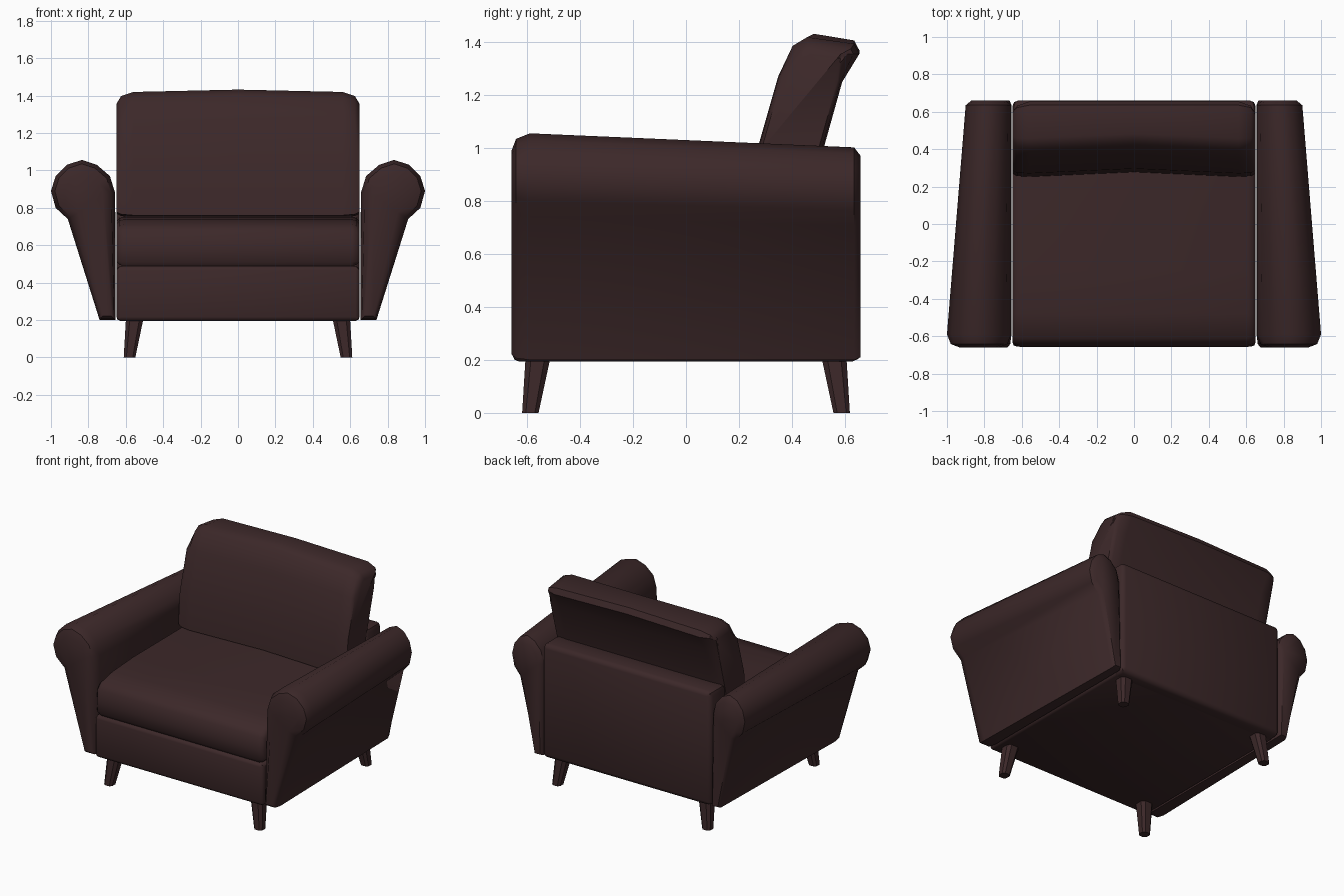
import bpy, bmesh, math
from mathutils import Vector

if "Cube" in bpy.data.objects:
    bpy.data.objects.remove(bpy.data.objects["Cube"])

leather = bpy.data.materials.new("dark brown leather")
leather.diffuse_color = (0.045, 0.021, 0.022, 1)
leather.use_nodes = True
leather.node_tree.nodes["Principled BSDF"].inputs["Base Color"].default_value = leather.diffuse_color


def finish(bm, name, mirror=(False, False), angle=45):
    bmesh.ops.recalc_face_normals(bm, faces=bm.faces)
    me = bpy.data.meshes.new(name)
    bm.to_mesh(me)
    bm.free()
    me.materials.append(leather)
    ob = bpy.data.objects.new(name, me)
    bpy.context.collection.objects.link(ob)
    bpy.ops.object.select_all(action='DESELECT')
    ob.select_set(True)
    bpy.context.view_layer.objects.active = ob
    bpy.ops.object.shade_smooth_by_angle(angle=math.radians(angle))
    if any(mirror):
        m = ob.modifiers.new("mirror", 'MIRROR')
        m.use_axis = (mirror[0], mirror[1], False)
    return ob


def loft(rings):
    """Skin closed rings of 3D points and cap both ends."""
    bm = bmesh.new()
    vs = [[bm.verts.new(p) for p in r] for r in rings]
    n = len(vs[0])
    for a, b in zip(vs, vs[1:]):
        for i in range(n):
            bm.faces.new((a[i], a[(i + 1) % n], b[(i + 1) % n], b[i]))
    bm.faces.new(vs[0])
    bm.faces.new(vs[-1])
    return bm


def inset(pts, d, weight):
    """Shrink a counter-clockwise outline by d, scaled per point by weight."""
    out = []
    for i, p in enumerate(pts):
        p, a, b = Vector(p), Vector(pts[i - 1]), Vector(pts[(i + 1) % len(pts)])
        e, f = (p - a).normalized(), (b - p).normalized()
        n1, n2 = Vector((-e.y, e.x)), Vector((-f.y, f.x))
        out.append(p + (n1 + n2) * (d * weight(p) / (1 + n1.dot(n2))))
    return out


def box(name, lo, hi, bevel, seg=2):
    bm = bmesh.new()
    bmesh.ops.create_cube(bm, size=1)
    for v in bm.verts:
        v.co = [(l + h) / 2 + c * (h - l) for l, h, c in zip(lo, hi, v.co)]
    bmesh.ops.bevel(bm, geom=bm.edges[:], offset=bevel, segments=seg,
                    profile=0.5, affect='EDGES')
    return finish(bm, name)


# Base and back frame
box("seat_base", (-0.65, -0.655, 0.195), (0.65, 0.60, 0.488), 0.022)
box("back_frame", (-0.65, 0.48, 0.195), (0.65, 0.66, 0.99), 0.03)

# Seat cushion: side profile (y, z) lofted across x
seat = [(-0.635, 0.488), (0.50, 0.488), (0.50, 0.755), (-0.25, 0.752),
        (-0.48, 0.738), (-0.61, 0.71), (-0.648, 0.67), (-0.657, 0.58),
        (-0.652, 0.51)]
rings = []
for x, d in [(-0.65, 0.025), (-0.635, 0.008), (-0.61, 0), (0, 0),
             (0.61, 0), (0.635, 0.008), (0.65, 0.025)]:
    rings.append([(x, p.x, p.y) for p in inset(seat, d, lambda p: 1)])
finish(loft(rings), "seat_cushion")

# Back cushion: leaning side profile, slightly hollow and crowned in the middle
back = [(0.25, 0.76), (0.46, 0.75), (0.52, 1.0), (0.59, 1.25), (0.655, 1.355),
        (0.635, 1.393), (0.455, 1.418), (0.40, 1.385), (0.345, 1.27),
        (0.268, 1.0)]
rings = []
for x, d, mid in [(-0.65, 0.06, 0), (-0.625, 0.02, 0), (-0.56, 0, 0.1),
                  (0, 0, 1), (0.56, 0, 0.1), (0.625, 0.02, 0), (0.65, 0.06, 0)]:
    ring = inset(back, d, lambda p: 1 if p.y > 1.3 else 0.3)
    rings.append([(x, p.x + (0.028 * mid if q[0] < 0.46 and q[1] > 0.755 else 0),
                   p.y + (0.014 * mid if q[1] > 1.3 else 0))
                  for p, q in zip(ring, back)])
finish(loft(rings), "back_cushion")

# Rolled arms: front outline (x, z) tapering towards the back
arm = [(0.655, 0.2), (0.74, 0.2), (0.91, 0.74), (0.975, 0.80), (1.0, 0.89),
       (0.975, 0.97), (0.915, 1.03), (0.835, 1.056), (0.755, 1.03),
       (0.685, 0.97), (0.657, 0.88)]
rings = []
for y, t, d in [(-0.66, 0, 0.065), (-0.642, 0, 0.02), (-0.59, 0, 0),
                (0.635, 1, 0), (0.66, 1, 0.03)]:
    sx, sz = 1 - 0.29 * t, 1 - 0.062 * t
    o = [(0.655 + (x - 0.655) * sx, 0.2 + (z - 0.2) * sz) for x, z in arm]
    ring = inset(o, d, lambda p: 1 if p.y > 0.6 else 0.33)
    rings.append([(p.x, y, p.y) for p in ring])
finish(loft(rings), "arm", (True, False))

# Splayed tapering legs with chamfered corners
rings = []
for z, cx, cy, h in [(0, 0.58, 0.588, 0.031), (0.21, 0.552, 0.559, 0.047)]:
    c = h * 0.55
    o = [(h, -c), (h, c), (c, h), (-c, h), (-h, c), (-h, -c), (-c, -h), (c, -h)]
    rings.append([(cx + a, cy + b, z) for a, b in o])
finish(loft(rings), "leg", (True, True), 30)
